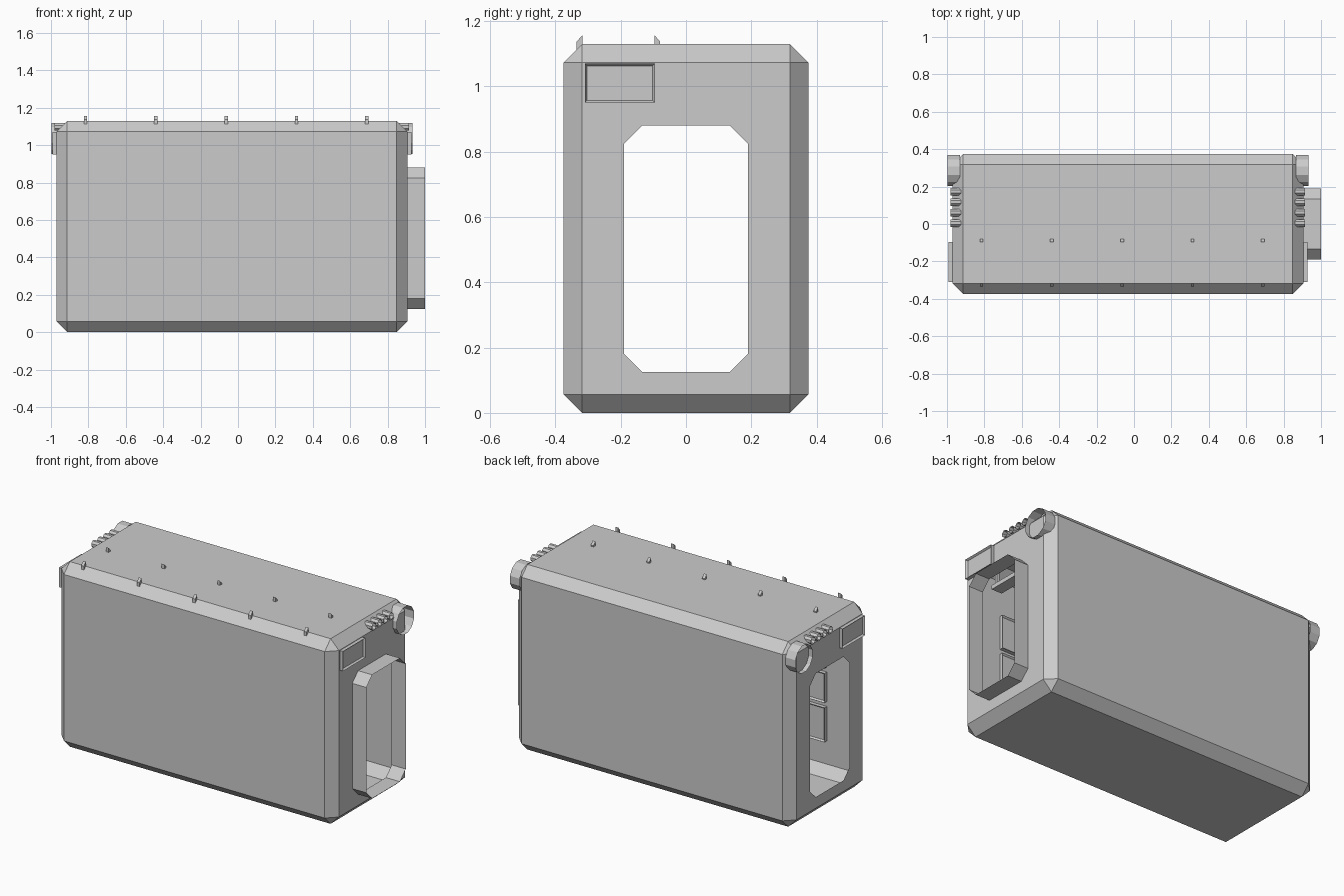
import bpy, bmesh, math
from mathutils import Vector

if "Cube" in bpy.data.objects:
    bpy.data.objects.remove(bpy.data.objects["Cube"])

grey = bpy.data.materials.new("plain grey")
grey.diffuse_color = (0.6, 0.6, 0.6, 1)
grey.use_nodes = True
grey.node_tree.nodes["Principled BSDF"].inputs["Base Color"].default_value = grey.diffuse_color

X0, X1, YH, ZT, CH = -0.97, 0.905, 0.375, 1.13, 0.057


def finish(name, bm):
    me = bpy.data.meshes.new(name)
    bm.to_mesh(me)
    bm.free()
    me.materials.append(grey)
    ob = bpy.data.objects.new(name, me)
    bpy.context.collection.objects.link(ob)
    return ob


def add_box(bm, lo, hi):
    ret = bmesh.ops.create_cube(bm, size=1)
    for v in ret["verts"]:
        v.co = Vector([(lo[i] + hi[i]) / 2 + v.co[i] * (hi[i] - lo[i]) for i in range(3)])
    return ret["verts"]


def add_loop(bm, x, outline):
    vs = [bm.verts.new((x, y, z)) for y, z in outline]
    return vs, [bm.edges.new((vs[i], vs[(i + 1) % len(vs)])) for i in range(len(vs))]


def add_sleeve(bm, xa, xb, outline):
    # open thin-walled tube running along x
    a, _ = add_loop(bm, xa, outline)
    b, _ = add_loop(bm, xb, outline)
    n = len(a)
    for i in range(n):
        bm.faces.new((a[i], a[(i + 1) % n], b[(i + 1) % n], b[i]))


def circle(cy, cz, r, n):
    return [(cy + r * math.cos(2 * math.pi * (i + .5) / n),
             cz + r * math.sin(2 * math.pi * (i + .5) / n)) for i in range(n)]


# doorway outline: rectangle with cut corners
w, zl, zh, c = 0.19, 0.125, 0.88, 0.056
door = [(-w + c, zl), (w - c, zl), (w, zl + c), (w, zh - c),
        (w - c, zh), (-w + c, zh), (-w, zh - c), (-w, zl + c)]

# hollow bevelled hull, open at both ends through the doorways
bm = bmesh.new()
add_box(bm, (X0, -YH, 0), (X1, YH, ZT))
bmesh.ops.bevel(bm, geom=bm.edges[:], offset=CH, segments=1, profile=0.5, affect='EDGES')
bm.normal_update()
for s, x in ((-1, X0), (1, X1)):
    end = [f for f in bm.faces if f.normal.x * s > 0.99][0]
    rim = list(end.edges)
    bmesh.ops.delete(bm, geom=[end], context='FACES_ONLY')
    _, hole = add_loop(bm, x, door)
    bmesh.ops.triangle_fill(bm, use_beauty=True, edges=rim + hole, normal=(s, 0, 0))
bmesh.ops.recalc_face_normals(bm, faces=bm.faces[:])
finish("hull", bm)

# doorway collar on the right end
bm = bmesh.new()
add_sleeve(bm, X1, 1.0, door)
bmesh.ops.recalc_face_normals(bm, faces=bm.faces[:])
finish("door_collar", bm)

# fittings on both ends: lamp ring, row of small tubes, sign frame
for side, s, x in (("left", -1, X0), ("right", 1, X1)):
    bm = bmesh.new()
    add_sleeve(bm, x - s * 0.04, x + s * 0.027, circle(0.285, 1.035, 0.086, 12))
    bmesh.ops.recalc_face_normals(bm, faces=bm.faces[:])
    finish(side + "_lamp_ring", bm)

    bm = bmesh.new()
    for i in range(4):
        add_sleeve(bm, x - s * 0.045, x + s * 0.01, circle(0.005 + i * 0.056, 1.098, 0.022, 8))
    bmesh.ops.recalc_face_normals(bm, faces=bm.faces[:])
    finish(side + "_small_tubes", bm)

    bm = bmesh.new()
    xs = sorted((x, x + s * 0.022))
    add_box(bm, (xs[0], -0.31, 0.95), (xs[1], -0.095, 1.07))
    bm.normal_update()
    front = [f for f in bm.faces if f.normal.x * s > 0.9]
    bmesh.ops.inset_region(bm, faces=front, thickness=0.01, depth=0)
    bmesh.ops.translate(bm, verts=front[0].verts[:], vec=(-s * 0.012, 0, 0))
    finish(side + "_sign_frame", bm)

# framed panels on the inside of the front wall
bm = bmesh.new()
for xa, xb in ((-0.69, -0.375), (-0.28, 0.05), (0.09, 0.285), (0.38, 0.63)):
    for za, zb in ((0.65, 0.855), (0.44, 0.62), (0.2, 0.41)):
        add_box(bm, (xa, -YH + 0.001, za), (xb, -YH + 0.025, zb))
bm.normal_update()
inner = [f for f in bm.faces if f.normal.y > 0.9]
bmesh.ops.inset_individual(bm, faces=inner, thickness=0.012)
for f in inner:
    bmesh.ops.translate(bm, verts=f.verts[:], vec=(0, -0.01, 0))
finish("wall_panels", bm)

# ceiling lights with hanger tips poking through the roof
lights, tips = bmesh.new(), bmesh.new()
for i in range(5):
    x = -0.815 + i * 0.376
    add_box(lights, (x - 0.035, -0.33, 0.97), (x + 0.035, -0.085, 0.995))
    for ya, yb, s in ((-0.335, -0.317, 1), (-0.097, -0.079, -1)):
        for v in add_box(tips, (x - 0.009, ya, 0.99), (x + 0.009, yb, 1.147)):
            if v.co.z > 1.1:
                v.co.z += 0.01 * s * (1 if v.co.y > (ya + yb) / 2 else -1)
finish("ceiling_lights", lights)
finish("light_hangers", tips)
